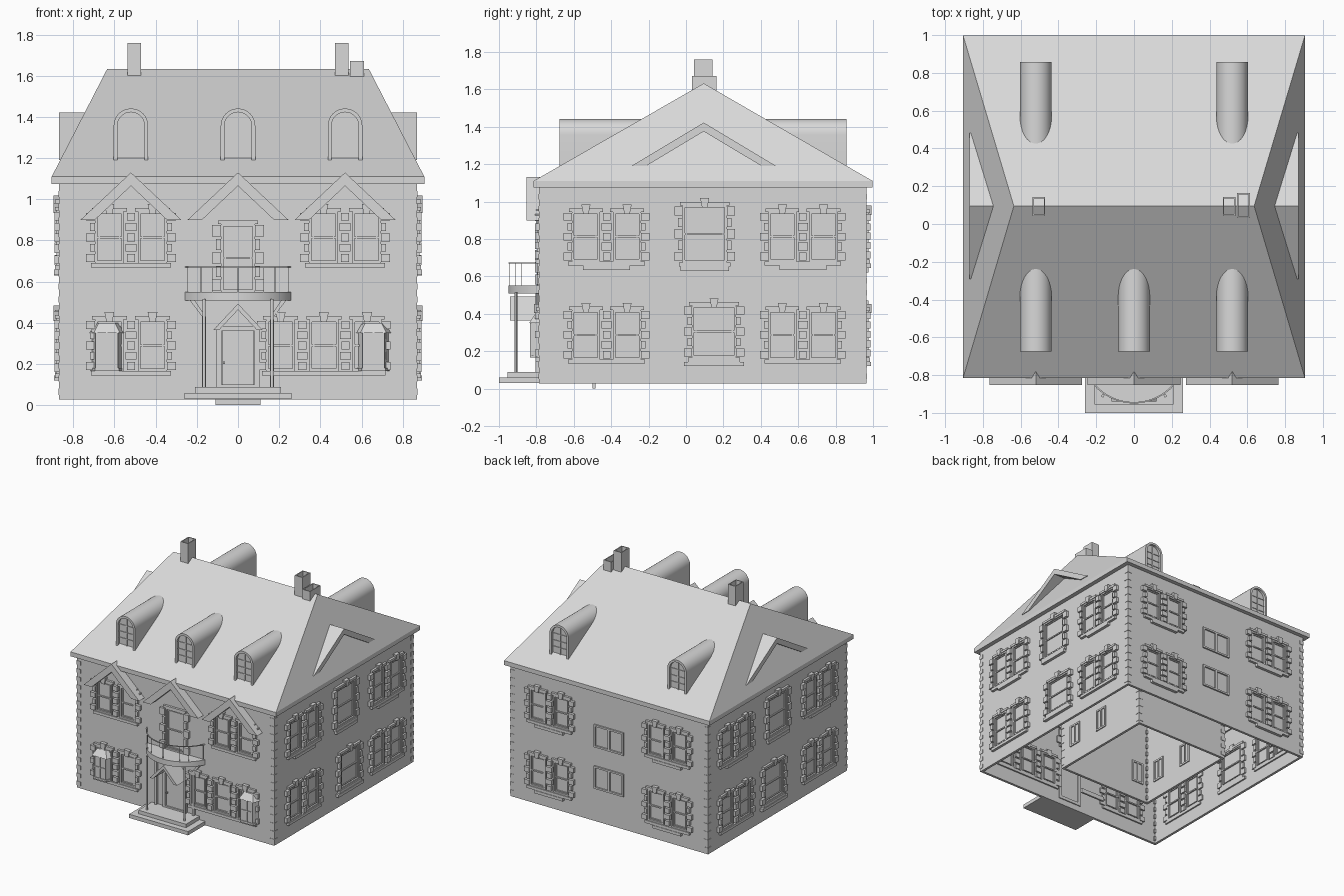
import bpy, bmesh, math

old = bpy.data.objects.get("Cube")
if old:
    bpy.data.objects.remove(old)

mat = bpy.data.materials.new("plain_grey")
mat.use_nodes = True
GREY = (0.69, 0.69, 0.69, 1)
mat.diffuse_color = GREY
mat.node_tree.nodes["Principled BSDF"].inputs["Base Color"].default_value = GREY

FRONT, BACK, SIDE = -0.785, 0.965, 0.87
MID, BASE, T = 0.095, 0.028, 0.02


def finish(name, bm, loc=(0, 0, 0), turn=0, smooth=False):
    bmesh.ops.recalc_face_normals(bm, faces=bm.faces)
    me = bpy.data.meshes.new(name)
    bm.to_mesh(me)
    bm.free()
    me.materials.append(mat)
    ob = bpy.data.objects.new(name, me)
    ob.location = loc
    ob.rotation_euler.z = math.radians(turn)
    bpy.context.collection.objects.link(ob)
    if smooth:
        bpy.ops.object.select_all(action='DESELECT')
        ob.select_set(True)
        bpy.context.view_layer.objects.active = ob
        bpy.ops.object.shade_smooth_by_angle()


def loft(bm, low, high):
    a = [bm.verts.new(p) for p in low]
    b = [bm.verts.new(p) for p in high]
    n = len(a)
    bm.faces.new(a[::-1])
    bm.faces.new(b)
    for i in range(n):
        j = (i + 1) % n
        bm.faces.new((a[i], a[j], b[j], b[i]))


def prism(bm, pts, y0, y1):
    loft(bm, [(x, y0, z) for x, z in pts], [(x, y1, z) for x, z in pts])


def slab(bm, pts, z0, z1):
    loft(bm, [(x, y, z0) for x, y in pts], [(x, y, z1) for x, y in pts])


def box(bm, x0, x1, y0, y1, z0, z1):
    slab(bm, [(x0, y0), (x1, y0), (x1, y1), (x0, y1)], z0, z1)


def frame(bm, x0, x1, z0, z1, w, out):
    for s in ((x0, x0 + w, z0, z1), (x1 - w, x1, z0, z1),
              (x0, x1, z0, z0 + w), (x0, x1, z1 - w, z1)):
        box(bm, s[0], s[1], -out, T + 0.008, s[2], s[3])


def one_box(name, *dims):
    bm = bmesh.new()
    box(bm, *dims)
    finish(name, bm)


# Four thin walls, open above and below
def wall_ring(prefix, x0, x1, y0, y1, top):
    one_box(prefix + "_front_wall", x0, x1, y0, y0 + T, BASE, top)
    one_box(prefix + "_back_wall", x0, x1, y1 - T, y1, BASE, top)
    one_box(prefix + "_right_wall", x0, x0 + T, y0 + T, y1 - T, BASE, top)
    one_box(prefix + "_left_wall", x1 - T, x1, y0 + T, y1 - T, BASE, top)


def corner_stones(name, x0, x1, y0, y1):
    bm = bmesh.new()
    for x in (x0 + 0.016, x1 - 0.016):
        for y in (y0 + 0.016, y1 - 0.016):
            for i in range(16):
                z = 0.05 + i * 0.064
                box(bm, x - 0.019, x + 0.019, y - 0.019, y + 0.019, z, z + 0.03)
    finish(name, bm)


# Stone-dressed window: n lights, block columns, keystones and sill, showing on both wall faces
def window(name, loc, turn, n=2, half=0.07, tall=0.25, step=0.21, sill=None, keys=True):
    bm = bmesh.new()
    deep = T + 0.012
    centres = [(i - (n - 1) / 2) * step for i in range(n)]
    edge = centres[-1] + half
    for c in centres:
        frame(bm, c - half, c + half, 0, tall, 0.012, 0.012)
        frame(bm, c - half + 0.018, c + half - 0.018, 0.018, tall - 0.018, 0.006, 0.007)
        box(bm, c - half, c + half, -0.009, deep, tall / 2 - 0.005, tall / 2 + 0.005)
        box(bm, c - half - 0.015, c + half + 0.015, -0.018, deep, tall, tall + 0.018)
        if keys:
            prism(bm, [(c - 0.014, tall - 0.012), (c + 0.014, tall - 0.012),
                       (c + 0.024, tall + 0.038), (c - 0.024, tall + 0.038)], -0.027, deep)
    # Stepped sill, narrower below
    box(bm, -edge - 0.02, edge + 0.02, -0.02, deep, -0.022, 0)
    if sill:
        box(bm, -sill, sill, -0.024, deep, -0.045, -0.022)
    rows = 5
    for i in range(rows):
        z = i * tall / rows + 0.006
        top = z + tall / rows - 0.012
        reach = 0.044 if i % 2 == 0 else 0.024
        box(bm, edge, edge + reach, -0.022, deep, z, top)
        box(bm, -edge - reach, -edge, -0.022, deep, z, top)
        for c in centres[:-1]:
            w = 0.026 if i % 2 else 0.02
            box(bm, c + step / 2 - w, c + step / 2 + w, -0.022, deep, z, top)
    finish(name, bm, loc, turn)


wall_ring("outer", -SIDE, SIDE, FRONT, BACK, 1.09)
corner_stones("outer_corner_stones", -SIDE, SIDE, FRONT, BACK)

# Inner hall with its own windows, and a step before it
HALL, HALL_FRONT, HALL_BACK = 0.425, -0.35, 0.567
wall_ring("hall", -HALL, HALL, HALL_FRONT, HALL_BACK, 1.08)
corner_stones("hall_corner_stones", -HALL, HALL, HALL_FRONT, HALL_BACK)
one_box("hall_step", -0.11, 0.11, -0.5, -0.485, 0, 0.035)
for s, n in ((-1, "right"), (1, "left")):
    spots = [((s * 0.31, HALL_FRONT, 0.17), 0)]
    spots += [((s * HALL, y, 0.17), s * 90) for y in (-0.19, 0.12)]
    for k, (loc, turn) in enumerate(spots):
        bm = bmesh.new()
        frame(bm, -0.055, 0.055, 0, 0.18, 0.014, 0.008)
        box(bm, -0.005, 0.005, -0.007, T + 0.007, 0, 0.18)
        finish(f"hall_window_{n}_{k + 1}", bm, loc, turn)

# Hipped roof with fascia
bm = bmesh.new()
eave = [(-0.905, -0.815), (0.905, -0.815), (0.905, 0.998), (-0.905, 0.998)]
low = [bm.verts.new((x, y, 1.075)) for x, y in eave]
up = [bm.verts.new((x, y, 1.11)) for x, y in eave]
ra, rb = bm.verts.new((-0.636, MID, 1.632)), bm.verts.new((0.636, MID, 1.632))
bm.faces.new(low)
for i in range(4):
    j = (i + 1) % 4
    bm.faces.new((low[i], low[j], up[j], up[i]))
for f in ((up[0], up[1], rb, ra), (up[1], up[2], rb), (up[2], up[3], ra, rb), (up[3], up[0], ra)):
    bm.faces.new(f)
finish("main_roof", bm)


def chevron(half, base, apex, wide, drop):
    return [(-half, base), (0, apex), (half, base),
            (half - wide, base), (0, apex - drop), (wide - half, base)]


# Small open gables on the hip ends
for name, s in (("left_gablet", 1), ("right_gablet", -1)):
    bm = bmesh.new()
    prism(bm, chevron(0.387, 1.19, 1.422, 0.078, 0.047), 0, 0.2)
    finish(name, bm, (s * SIDE, MID, 0), s * 90)

# Gable hoods on the front
for i, x in enumerate((-0.52, 0, 0.52)):
    bm = bmesh.new()
    prism(bm, chevron(0.245, 0.9, 1.13, 0.07, 0.065), -0.852, FRONT + T)
    finish(f"front_gable_{i + 1}", bm, (x, 0, 0))


# Arched dormers
def arch(r, base, spring):
    arc = [(r * math.cos(math.pi * k / 16), spring + r * math.sin(math.pi * k / 16)) for k in range(17)]
    return [(r, base)] + arc + [(-r, base)]


def dormer(name, loc, turn):
    bm = bmesh.new()
    prism(bm, arch(0.084, 1.19, 1.357) + arch(0.066, 1.19, 1.357)[::-1], 0, 0.45)
    finish(name, bm, loc, turn, True)
    bm = bmesh.new()
    prism(bm, arch(0.066, 1.19, 1.357), 0.02, 0.04)
    box(bm, -0.003, 0.003, 0.014, 0.025, 1.2, 1.42)
    for z in (1.25, 1.3, 1.355):
        box(bm, -0.066, 0.066, 0.015, 0.025, z, z + 0.005)
    finish(name + "_window", bm, loc, turn)


for i, x in enumerate((-0.52, 0, 0.52)):
    dormer(f"front_dormer_{i + 1}", (x, -0.675, 0), 0)
    if x:
        dormer(f"back_dormer_{i + 1}", (x, 0.857, 0), 180)


# Hollow chimneys
def chimney(name, x0, x1, y0, y1, top):
    bm = bmesh.new()
    w = 0.007
    box(bm, x0, x0 + w, y0, y1, 1.59, top)
    box(bm, x1 - w, x1, y0, y1, 1.59, top)
    box(bm, x0 + w, x1 - w, y0, y0 + w, 1.59, top)
    box(bm, x0 + w, x1 - w, y1 - w, y1, 1.59, top)
    finish(name, bm)


chimney("right_chimney", -0.537, -0.47, 0.043, 0.143, 1.76)
chimney("left_chimney", 0.47, 0.537, 0.043, 0.143, 1.76)
chimney("short_chimney", 0.545, 0.613, 0.033, 0.163, 1.672)

# Windows
for s, n in ((-1, "right"), (1, "left")):
    window(f"front_upper_window_{n}", (s * 0.52, FRONT, 0.69), 0)
    for z, level in ((0.165, "lower"), (0.69, "upper")):
        window(f"back_{level}_window_{n}", (s * 0.52, BACK, z), 180, sill=0.125)
        for y in (-0.425, 0.625):
            place = "front" if y < 0 else "rear"
            window(f"{n}_{level}_{place}_window", (s * SIDE, y, z - 0.01), s * 90,
                   2, 0.075, 0.265, 0.22, 0.125 if z > 0.5 else None)
    window(f"{n}_upper_middle_window", (s * SIDE, 0.1, 0.675), s * 90, 1, 0.118, 0.305, sill=0.13)
    window(f"{n}_lower_middle_window", (s * SIDE, 0.15, 0.165), s * 90, 1, 0.118, 0.28, sill=0.16)
window("front_lower_window_right", (-0.52, FRONT, 0.165), 0)
window("front_lower_window_left", (0.417, FRONT, 0.165), 0, 3)
window("balcony_door", (0, FRONT, 0.55), 0, 1, 0.083, 0.33, keys=False)

# Plain back windows
for level, z in (("lower", 0.29), ("upper", 0.62)):
    bm = bmesh.new()
    frame(bm, -0.13, 0.13, 0, 0.18, 0.014, 0.012)
    box(bm, -0.008, 0.008, -0.012, T + 0.008, 0, 0.18)
    finish(f"back_{level}_plain_window", bm, (0, BACK, z), 180)


# Bay windows
def bay_plan(grow):
    return [(-0.075 - grow, 0.005), (-0.052 - grow, -0.042 - grow),
            (0.052 + grow, -0.042 - grow), (0.075 + grow, 0.005)]


for n, x in (("right", -0.637), ("left", 0.658)):
    bm = bmesh.new()
    slab(bm, bay_plan(0), 0.17, 0.355)
    slab(bm, bay_plan(0.006), 0.165, 0.18)
    loft(bm, [(a, b, 0.35) for a, b in bay_plan(0.012)], [(a * 0.75, b * 0.5, 0.4) for a, b in bay_plan(0)])
    for a in (-0.05, 0, 0.05):
        box(bm, a - 0.004, a + 0.004, -0.048, -0.04, 0.18, 0.35)
    box(bm, -0.05, 0.05, -0.047, -0.04, 0.26, 0.268)
    finish(f"bay_window_{n}", bm, (x, FRONT, 0))

# Front door, steps and porch
bm = bmesh.new()
frame(bm, -0.105, 0.105, 0.075, 0.385, 0.025, 0.018)
box(bm, -0.075, 0.075, -0.008, 0.005, 0.09, 0.37)
box(bm, -0.072, -0.062, -0.02, 0, 0.2, 0.212)
finish("front_door", bm, (0, FRONT, 0))
one_box("lower_step", -0.26, 0.26, -1.0, FRONT, 0.03, 0.06)
one_box("upper_step", -0.21, 0.21, -0.955, FRONT, 0.06, 0.088)
bm = bmesh.new()
prism(bm, chevron(0.12, 0.365, 0.493, 0.028, 0.03), -0.94, FRONT)
finish("porch_gable", bm)
for n, s in (("right", -1), ("left", 1)):
    bm = bmesh.new()
    bmesh.ops.create_cone(bm, cap_ends=True, segments=12, radius1=0.008, radius2=0.008, depth=0.43)
    finish(f"porch_column_{n}", bm, (s * 0.165, -0.91, 0.3), 0, True)
    # Slim splayed strut against the wall
    bm = bmesh.new()
    prism(bm, [(s * 0.235, 0.51), (s * 0.174, 0.43), (s * 0.174, 0.08),
               (s * 0.156, 0.08), (s * 0.156, 0.43), (s * 0.21, 0.51)], -0.805, FRONT)
    finish(f"porch_strut_{n}", bm)

# Curved balcony with rail and balusters
R, CY = 0.283, -0.667


def arc_point(x, r=R):
    return x, CY - math.sqrt(max(r * r - x * x, 0))


edge = [arc_point(-0.257 + 0.514 * k / 24) for k in range(25)]
bm = bmesh.new()
slab(bm, edge, 0.508, 0.55)
finish("balcony_floor", bm, smooth=True)
bm = bmesh.new()
for x in (-0.247, -0.18, -0.126, 0, 0.126, 0.18, 0.247):
    px, py = arc_point(x, R - 0.006)
    box(bm, px - 0.0015, px + 0.0015, py - 0.0015, py + 0.0015, 0.545, 0.672)
finish("balcony_balusters", bm)
bm = bmesh.new()
inner = [arc_point(x, R - 0.008) for x, y in edge]
slab(bm, edge + inner[::-1], 0.668, 0.673)
finish("balcony_rail", bm)
